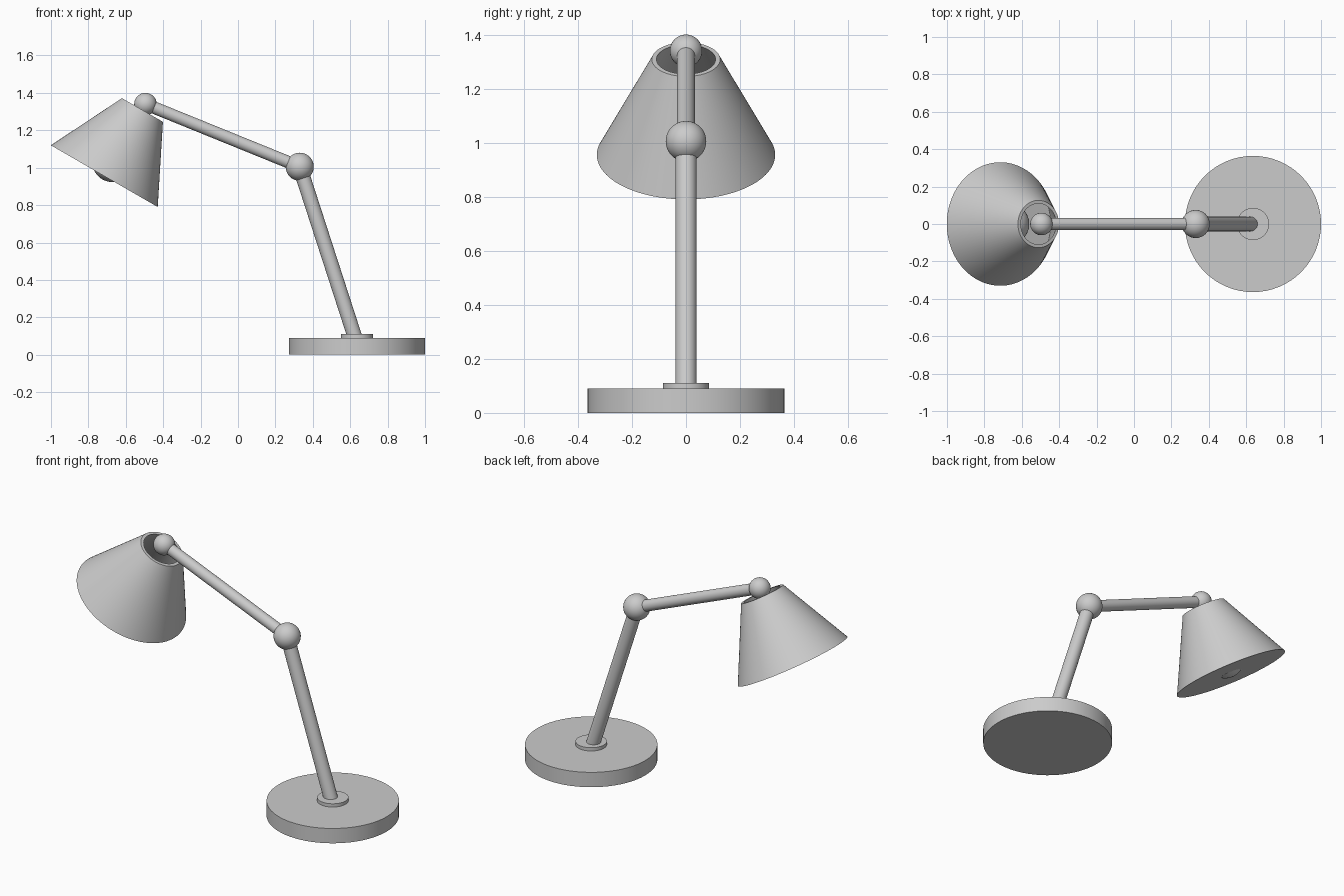
import bpy, bmesh, math
from mathutils import Vector

if "Cube" in bpy.data.objects:
    bpy.data.objects.remove(bpy.data.objects["Cube"])


def smooth(obj):
    bpy.ops.object.select_all(action='DESELECT')
    obj.select_set(True)
    bpy.context.view_layer.objects.active = obj
    bpy.ops.object.shade_smooth_by_angle(angle=math.radians(35))


def rod(name, start, end, radius):
    a, b = Vector(start), Vector(end)
    bpy.ops.mesh.primitive_cylinder_add(vertices=64, radius=radius, depth=(b - a).length,
                                        location=(a + b) / 2)
    obj = bpy.context.object
    obj.name = name
    obj.rotation_euler = (b - a).to_track_quat('Z', 'Y').to_euler()
    smooth(obj)


def ball(name, center, radius):
    bpy.ops.mesh.primitive_uv_sphere_add(segments=48, ring_count=24, radius=radius, location=center)
    bpy.context.object.name = name
    smooth(bpy.context.object)


def lathe(name, profile, location, tilt):
    bm = bmesh.new()
    verts = [bm.verts.new((r, 0, z)) for r, z in profile]
    edges = [bm.edges.new(pair) for pair in zip(verts, verts[1:])]
    bmesh.ops.spin(bm, geom=verts + edges, cent=(0, 0, 0), axis=(0, 0, 1),
                   angle=2 * math.pi, steps=96, use_merge=True)
    bmesh.ops.remove_doubles(bm, verts=bm.verts, dist=1e-4)
    bmesh.ops.recalc_face_normals(bm, faces=bm.faces)
    mesh = bpy.data.meshes.new(name)
    bm.to_mesh(mesh)
    bm.free()
    obj = bpy.data.objects.new(name, mesh)
    bpy.context.collection.objects.link(obj)
    obj.location = location
    obj.rotation_euler = (0, tilt, 0)
    smooth(obj)


foot, elbow, wrist = (0.636, 0, 0.06), (0.33, 0, 1.005), (-0.495, 0, 1.34)

# Round base and collar
rod("base", (0.636, 0, 0), (0.636, 0, 0.09), 0.364)
rod("base_collar", (0.636, 0, 0.08), (0.636, 0, 0.11), 0.086)

# Arms and ball joints
rod("lower_arm", foot, elbow, 0.039)
rod("upper_arm", elbow, wrist, 0.033)
ball("elbow_joint", elbow, 0.075)
ball("shade_joint", wrist, 0.06)

# Tilted shade: hollow from the top, thin closed bottom
tilt = math.radians(30)
shade_pos = Vector((-0.715, 0, 0.955))
lathe("shade", [(0, 0), (0.33, 0), (0.1265, 0.408), (0.109, 0.408), (0.305, 0.01), (0, 0.01)],
      shade_pos, tilt)

# Bulb showing slightly under the shade
axis = Vector((math.sin(tilt), 0, math.cos(tilt)))
ball("bulb", shade_pos + axis * 0.09, 0.11)
